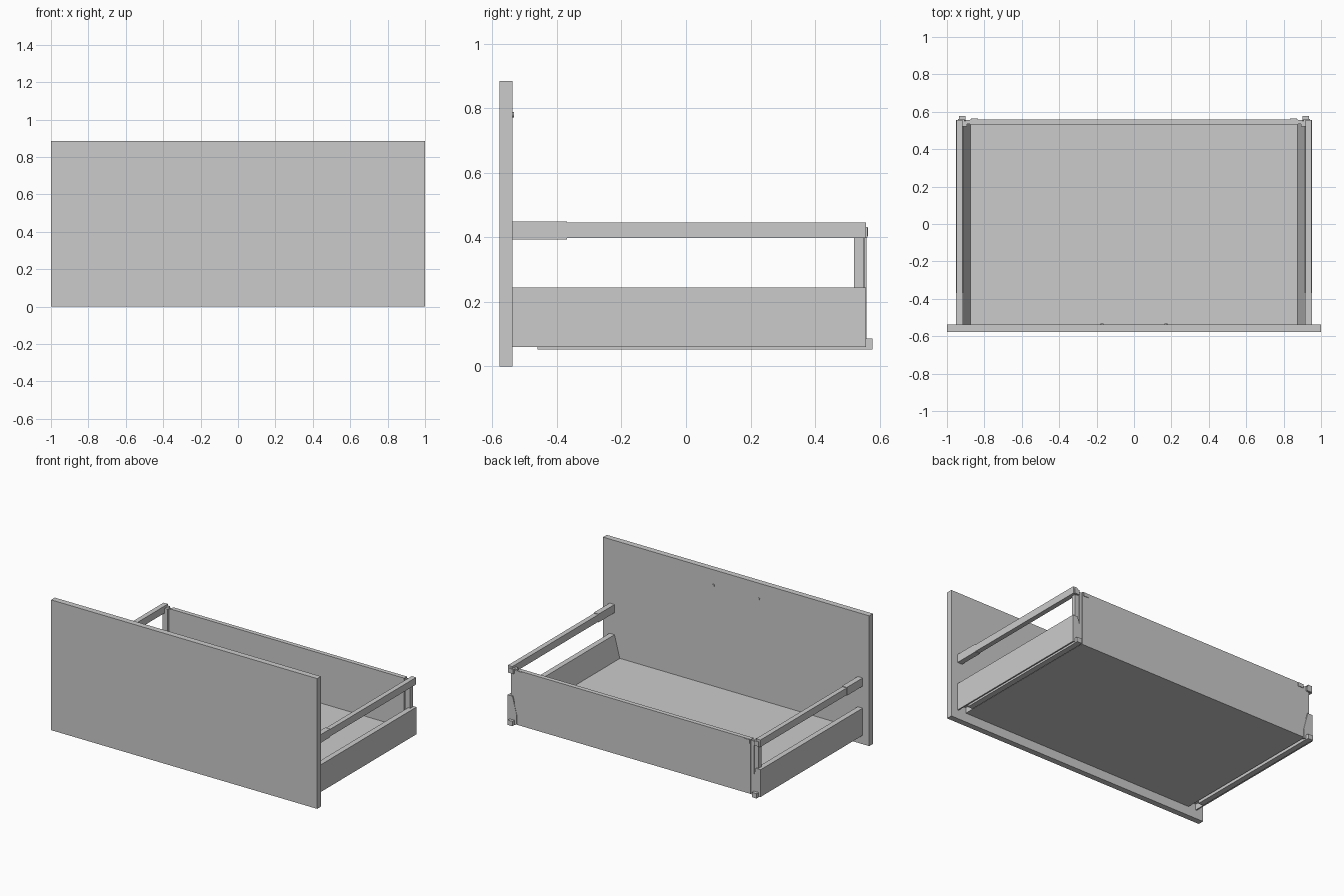
import bpy, bmesh, math

if "Cube" in bpy.data.objects:
    bpy.data.objects.remove(bpy.data.objects["Cube"])


def make_object(name, bm):
    bmesh.ops.recalc_face_normals(bm, faces=bm.faces)
    mesh = bpy.data.meshes.new(name)
    bm.to_mesh(mesh)
    bm.free()
    obj = bpy.data.objects.new(name, mesh)
    bpy.context.collection.objects.link(obj)
    return obj


def extrude_y(name, profile, y0, y1):
    """Extrude a closed (x, z) profile along y."""
    bm = bmesh.new()
    face = bm.faces.new([bm.verts.new((x, y0, z)) for x, z in profile])
    out = bmesh.ops.extrude_face_region(bm, geom=[face])
    verts = [g for g in out["geom"] if isinstance(g, bmesh.types.BMVert)]
    bmesh.ops.translate(bm, verts=verts, vec=(0, y1 - y0, 0))
    return make_object(name, bm)


def box(name, x0, x1, y0, y1, z0, z1):
    return extrude_y(name, [(x0, z0), (x1, z0), (x1, z1), (x0, z1)], y0, y1)


def rod_y(name, x, z, r, y0, y1):
    n = 16
    pts = [(x + r * math.cos(i * math.tau / n), z + r * math.sin(i * math.tau / n)) for i in range(n)]
    return extrude_y(name, pts, y0, y1)


def mirrored(obj):
    mod = obj.modifiers.new("mirror", "MIRROR")
    mod.use_axis = (True, False, False)
    return obj


# Large panels
box("front_panel", -1, 1, -0.578, -0.538, 0, 0.885)
box("floor_panel", -0.873, 0.873, -0.538, 0.53, 0.062, 0.095)
box("back_panel", -0.878, 0.878, 0.53, 0.56, 0.062, 0.432)

# Side walls: sloped inside, runner channel open underneath
wall = [(0.951, 0.06), (0.951, 0.245), (0.914, 0.245), (0.875, 0.095), (0.868, 0.062),
        (0.885, 0.062), (0.885, 0.1), (0.942, 0.1), (0.942, 0.06)]
mirrored(extrude_y("side_wall", wall, -0.538, 0.55))

# Closed plate at the rear end of each wall
end = [(0.951, 0.06), (0.951, 0.245), (0.914, 0.245), (0.883, 0.125), (0.883, 0.06)]
mirrored(extrude_y("wall_end_plate", end, 0.55, 0.557))

# Runners in the channels, with rear hooks
mirrored(box("runner", 0.897, 0.935, -0.46, 0.557, 0.053, 0.08))
mirrored(box("runner_hook", 0.9, 0.936, 0.557, 0.578, 0.053, 0.086))

# Gallery rails with front sleeves
mirrored(box("gallery_rail", 0.916, 0.949, -0.538, 0.557, 0.398, 0.446))
mirrored(box("rail_sleeve", 0.914, 0.951, -0.538, -0.368, 0.394, 0.45))

# Rear corner brackets: post, back flange and top clip
mirrored(box("rear_post", 0.893, 0.93, 0.52, 0.55, 0.1, 0.43))
mirrored(box("rear_bracket_flange", 0.876, 0.9, 0.535, 0.555, 0.065, 0.425))
mirrored(box("rear_bracket_cap", 0.905, 0.94, 0.54, 0.562, 0.4, 0.432))
mirrored(box("rear_top_clip", 0.835, 0.872, 0.555, 0.564, 0.405, 0.43))

# Handle screw heads on the inside of the front
mirrored(rod_y("handle_screw", 0.17, 0.78, 0.008, -0.54, -0.533))
